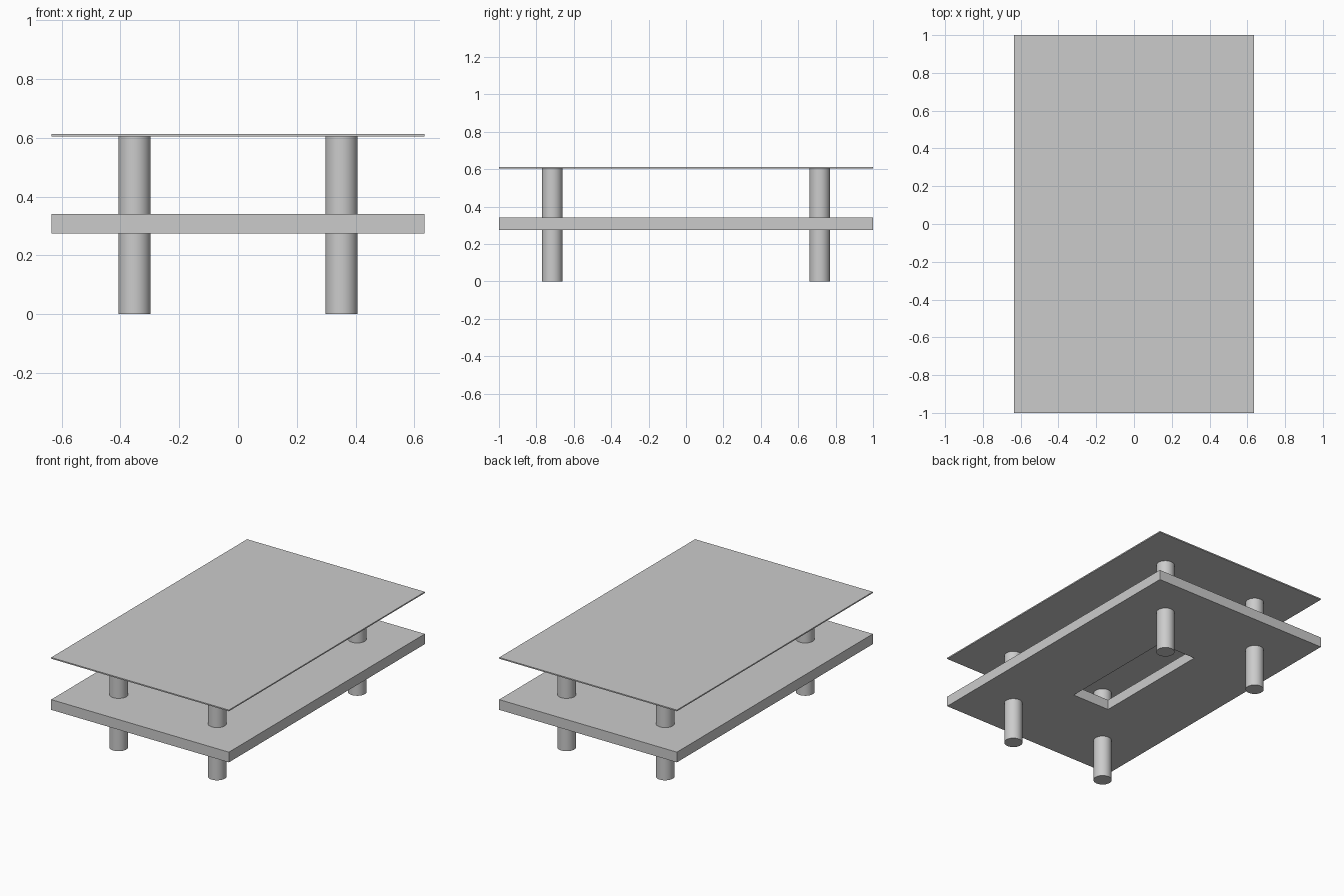
import bpy, bmesh

if "Cube" in bpy.data.objects:
    bpy.data.objects.remove(bpy.data.objects["Cube"])

grey = bpy.data.materials.new("plain grey")
grey.diffuse_color = (0.6, 0.6, 0.6, 1)
grey.use_nodes = True
grey.node_tree.nodes["Principled BSDF"].inputs["Base Color"].default_value = grey.diffuse_color

W, L = 0.635, 1.0            # half width and half length of both boards
SLOT_W, SLOT_L = 0.135, 0.405  # half size of the slot in the shelf


def rect(bm, hx, hy, z):
    return [bm.verts.new((x, y, z)) for x, y in
            ((-hx, -hy), (hx, -hy), (hx, hy), (-hx, hy))]


def finish(bm, name):
    bmesh.ops.recalc_face_normals(bm, faces=bm.faces)
    mesh = bpy.data.meshes.new(name)
    bm.to_mesh(mesh)
    bm.free()
    mesh.materials.append(grey)
    bpy.context.collection.objects.link(bpy.data.objects.new(name, mesh))


# Thin table top
bm = bmesh.new()
low, high = rect(bm, W, L, 0.605), rect(bm, W, L, 0.613)
bm.faces.new(low)
bm.faces.new(high)
for i in range(4):
    j = (i + 1) % 4
    bm.faces.new((low[i], low[j], high[j], high[i]))
finish(bm, "table_top")

# Thick lower shelf: four rings joined around a central slot
bm = bmesh.new()
rings = [rect(bm, W, L, 0.275), rect(bm, W, L, 0.341),
         rect(bm, SLOT_W, SLOT_L, 0.341), rect(bm, SLOT_W, SLOT_L, 0.275)]
for k in range(4):
    a, b = rings[k], rings[(k + 1) % 4]
    for i in range(4):
        j = (i + 1) % 4
        bm.faces.new((a[i], a[j], b[j], b[i]))
finish(bm, "shelf")

# Four round legs running through the shelf up to the top
for side, x in (("left", -0.352), ("right", 0.352)):
    for end, y in (("front", -0.715), ("back", 0.715)):
        bpy.ops.mesh.primitive_cylinder_add(
            vertices=32, radius=0.055, depth=0.605, location=(x, y, 0.3025))
        leg = bpy.context.object
        leg.name = f"leg_{end}_{side}"
        leg.data.materials.append(grey)
        bpy.ops.object.shade_smooth_by_angle()
